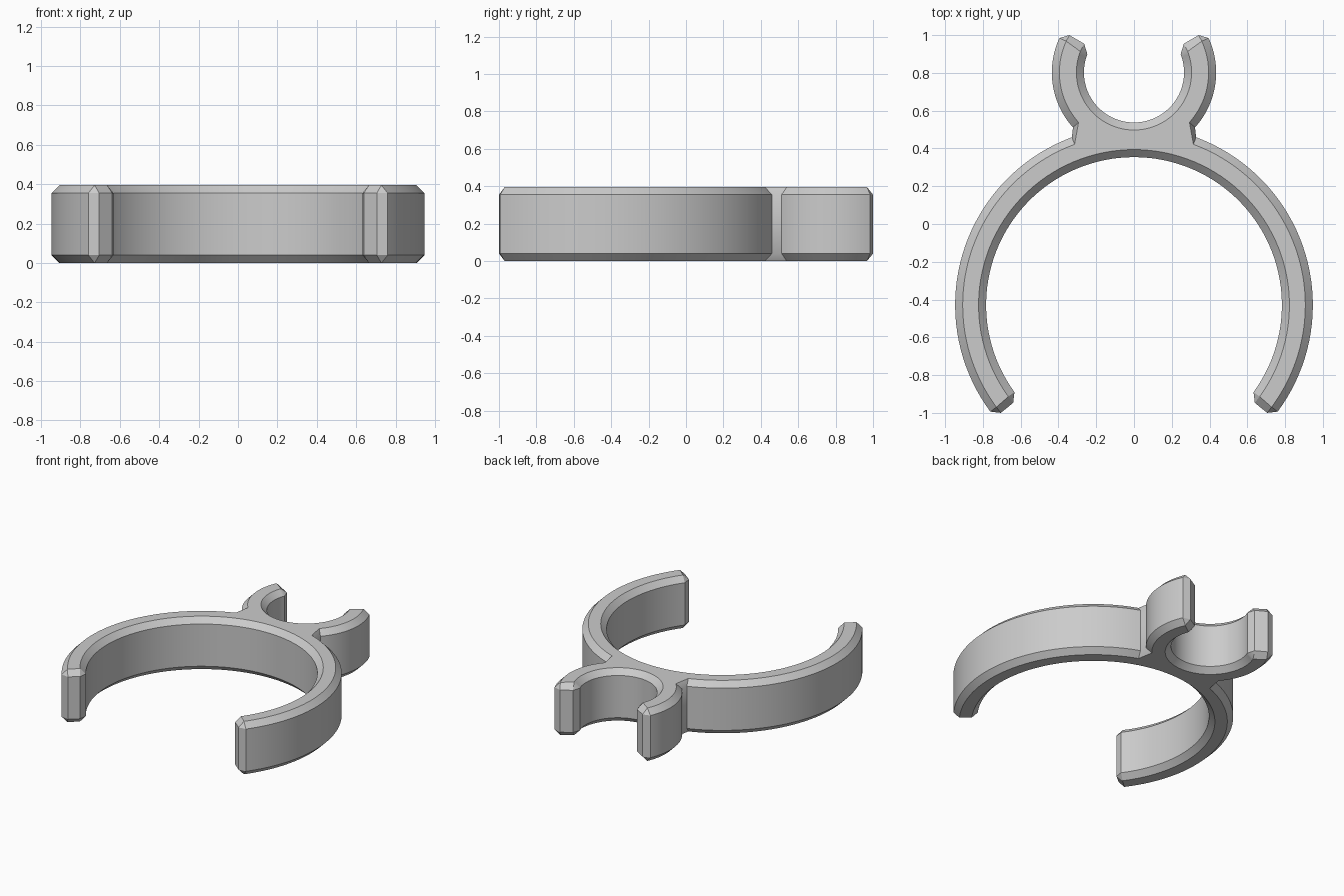
import bpy
import bmesh
from math import cos, sin, radians, degrees

cube = bpy.data.objects.get("Cube")
if cube:
    bpy.data.objects.remove(cube)

HEIGHT, CHAMFER = 0.395, 0.04
BIG = dict(y=-0.429, inner=0.783, outer=0.947, tip=-39)
SMALL = dict(y=0.8025, inner=0.265, outer=0.435, tip=30)


def polar(ring, radius, angle):
    a = radians(angle)
    return (radius * cos(a), ring["y"] + radius * sin(a))


def arc(ring, side, start, end, steps):
    """Pairs of (wall point, chamfered cap point) along one ring wall."""
    radius = ring[side]
    cap = radius + (CHAMFER if side == "inner" else -CHAMFER)
    angles = [start + (end - start) * i / steps for i in range(steps + 1)]
    return [(polar(ring, radius, a), polar(ring, cap, a)) for a in angles]


def tip_angle(ring, side):
    """Angle where a wall stops, one chamfer short of the end face."""
    back = degrees(CHAMFER / ring[side])
    return ring["tip"] + (back if ring["tip"] < 0 else -back)


def end_face(ring, first, second):
    """Flat end of an arm; its points share the cap corners of the walls."""
    pairs = []
    for side in (first, second):
        cap = ring[side] + (CHAMFER if side == "inner" else -CHAMFER)
        pairs.append((polar(ring, cap, ring["tip"]),
                      polar(ring, cap, tip_angle(ring, side))))
    return pairs


# Right-hand half of the outline, from the big hole to the small hole
half = arc(BIG, "inner", 90, tip_angle(BIG, "inner"), 44)
half += end_face(BIG, "inner", "outer")
half += arc(BIG, "outer", tip_angle(BIG, "outer"), 69.7, 38)
half += arc(SMALL, "outer", -42, tip_angle(SMALL, "outer"), 20)
half += end_face(SMALL, "outer", "inner")
half += arc(SMALL, "inner", tip_angle(SMALL, "inner"), -90, 34)

# Mirror to a closed outline, dropping the shared centre points
mirrored = [((-w[0], w[1]), (-c[0], c[1])) for w, c in reversed(half[1:-1])]
outline = half + mirrored

# Stack four levels: cap, wall, wall, cap
bm = bmesh.new()
levels = []
for z, which in ((0, 1), (CHAMFER, 0), (HEIGHT - CHAMFER, 0), (HEIGHT, 1)):
    levels.append([bm.verts.new((*pair[which], z)) for pair in outline])
count = len(outline)
for low, high in zip(levels, levels[1:]):
    for i in range(count):
        j = (i + 1) % count
        bm.faces.new((low[i], low[j], high[j], high[i]))
bm.faces.new(levels[0])
bm.faces.new(levels[-1])
bmesh.ops.remove_doubles(bm, verts=bm.verts, dist=0.0005)
bmesh.ops.recalc_face_normals(bm, faces=bm.faces)

mesh = bpy.data.meshes.new("double_clip")
bm.to_mesh(mesh)
bm.free()
clip = bpy.data.objects.new("double_clip", mesh)
bpy.context.collection.objects.link(clip)

# Plain grey plastic
grey = bpy.data.materials.new("grey_plastic")
grey.use_nodes = True
colour = (0.6, 0.6, 0.6, 1)
grey.diffuse_color = colour
grey.node_tree.nodes["Principled BSDF"].inputs["Base Color"].default_value = colour
mesh.materials.append(grey)

bpy.ops.object.select_all(action="DESELECT")
clip.select_set(True)
bpy.context.view_layer.objects.active = clip
bpy.ops.object.shade_smooth_by_angle(angle=radians(30))
